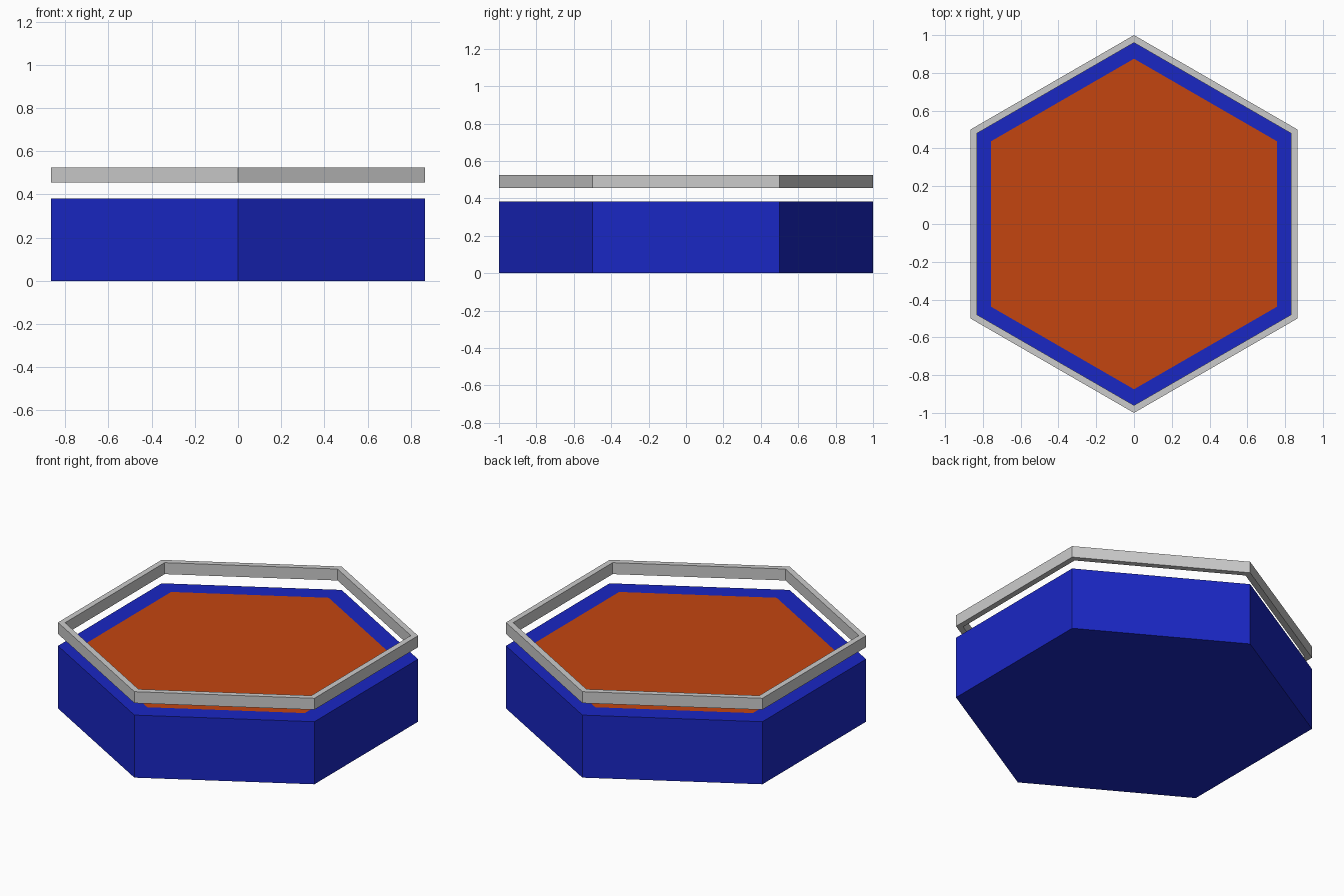
import bpy, bmesh
from math import sin, cos, pi

if "Cube" in bpy.data.objects:
    bpy.data.objects.remove(bpy.data.objects["Cube"])


def material(name, color):
    m = bpy.data.materials.new(name)
    m.diffuse_color = color
    m.use_nodes = True
    m.node_tree.nodes["Principled BSDF"].inputs["Base Color"].default_value = m.diffuse_color
    return m


def hexagon(bm, radius, z):
    # Corner points lie on the y axis
    return [bm.verts.new((radius * cos(pi / 6 + i * pi / 3),
                          radius * sin(pi / 6 + i * pi / 3), z)) for i in range(6)]


def bridge(bm, a, b):
    for i in range(6):
        j = (i + 1) % 6
        bm.faces.new((a[i], a[j], b[j], b[i]))


def finish(name, bm, mats=()):
    bmesh.ops.recalc_face_normals(bm, faces=bm.faces[:])
    mesh = bpy.data.meshes.new(name)
    bm.to_mesh(mesh)
    bm.free()
    for m in mats:
        mesh.materials.append(m)
    obj = bpy.data.objects.new(name, mesh)
    bpy.context.collection.objects.link(obj)
    return obj


blue = material("blue", (0.01, 0.02, 0.55, 1))
orange = material("orange", (0.55, 0.06, 0.005, 1))

# Hexagonal base with a flush orange panel inside a blue border
bm = bmesh.new()
bottom, top, panel = hexagon(bm, 1, 0), hexagon(bm, 1, 0.382), hexagon(bm, 0.875, 0.382)
bm.faces.new(bottom)
bridge(bm, bottom, top)
bridge(bm, top, panel)
bm.faces.new(panel).material_index = 1
finish("hex_base", bm, (blue, orange))

# Thin ring floating above the base
bm = bmesh.new()
loops = [hexagon(bm, r, z) for r, z in
         ((1, 0.455), (1, 0.525), (0.96, 0.525), (0.96, 0.455))]
for k in range(4):
    bridge(bm, loops[k], loops[(k + 1) % 4])
finish("hover_ring", bm)
